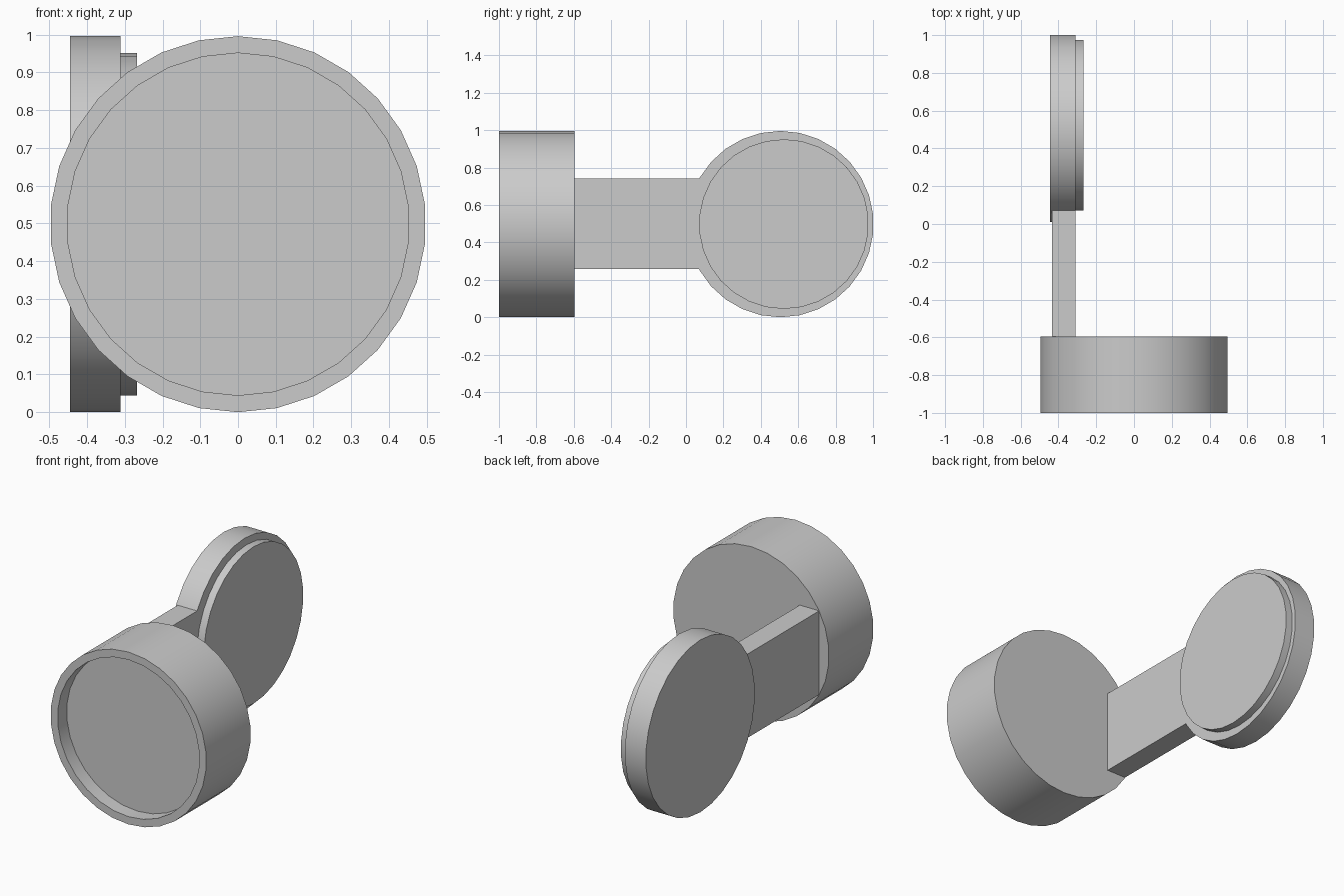
import bpy, bmesh, math
from mathutils import Vector

if "Cube" in bpy.data.objects:
    bpy.data.objects.remove(bpy.data.objects["Cube"], do_unlink=True)

SIDES = 30
RADIUS = 0.498
MID = 0.498          # height of every centre line
LIP = 0.4535         # radius of the recess and of the raised plug

grey = bpy.data.materials.new("plain grey")
grey.use_nodes = True
grey.diffuse_color = (0.6, 0.6, 0.6, 1)
grey.node_tree.nodes["Principled BSDF"].inputs["Base Color"].default_value = (0.6, 0.6, 0.6, 1)


def finish(name, bm):
    bmesh.ops.recalc_face_normals(bm, faces=bm.faces)
    mesh = bpy.data.meshes.new(name)
    bm.to_mesh(mesh)
    bm.free()
    mesh.materials.append(grey)
    obj = bpy.data.objects.new(name, mesh)
    bpy.context.collection.objects.link(obj)
    bpy.ops.object.select_all(action="DESELECT")
    obj.select_set(True)
    bpy.context.view_layer.objects.active = obj
    bpy.ops.object.shade_smooth_by_angle(angle=math.radians(30))
    return obj


def turned(name, centre, axis, profile):
    """Turn (distance along axis, radius) points into a capped round part."""
    bm = bmesh.new()
    axis, up = Vector(axis), Vector((0, 0, 1))
    side = axis.cross(up)
    rings = []
    for along, radius in profile:
        ring = []
        for i in range(SIDES):
            t = math.tau * i / SIDES
            offset = axis * along + (side * math.sin(t) + up * math.cos(t)) * radius
            ring.append(bm.verts.new(Vector(centre) + offset))
        rings.append(ring)
    for a, b in zip(rings, rings[1:]):
        for i in range(SIDES):
            j = (i + 1) % SIDES
            bm.faces.new((a[i], a[j], b[j], b[i]))
    bm.faces.new(rings[0])
    bm.faces.new(rings[-1])
    return finish(name, bm)


def box(name, low, high):
    bm = bmesh.new()
    bmesh.ops.create_cube(bm, size=1)
    low, high = Vector(low), Vector(high)
    for v in bm.verts:
        v.co = (low + high) / 2 + v.co * (high - low)
    return finish(name, bm)


# Deep round cup, open towards the front
turned("round_cup", (0, 0, MID), (0, 1, 0),
       [(-0.595, RADIUS), (-1, RADIUS), (-1, LIP), (-0.917, LIP)])

# Flat arm running back from the rim of the cup
box("arm", (-0.435, -0.595, 0.257), (-0.311, 0.073, 0.741))

# Upright disc at the end of the arm, with its raised plug
turned("end_disc", (0, 0.505, MID), (1, 0, 0), [(-0.445, RADIUS), (-0.311, RADIUS)])
turned("disc_plug", (0, 0.523, MID), (1, 0, 0), [(-0.311, LIP), (-0.267, LIP)])
